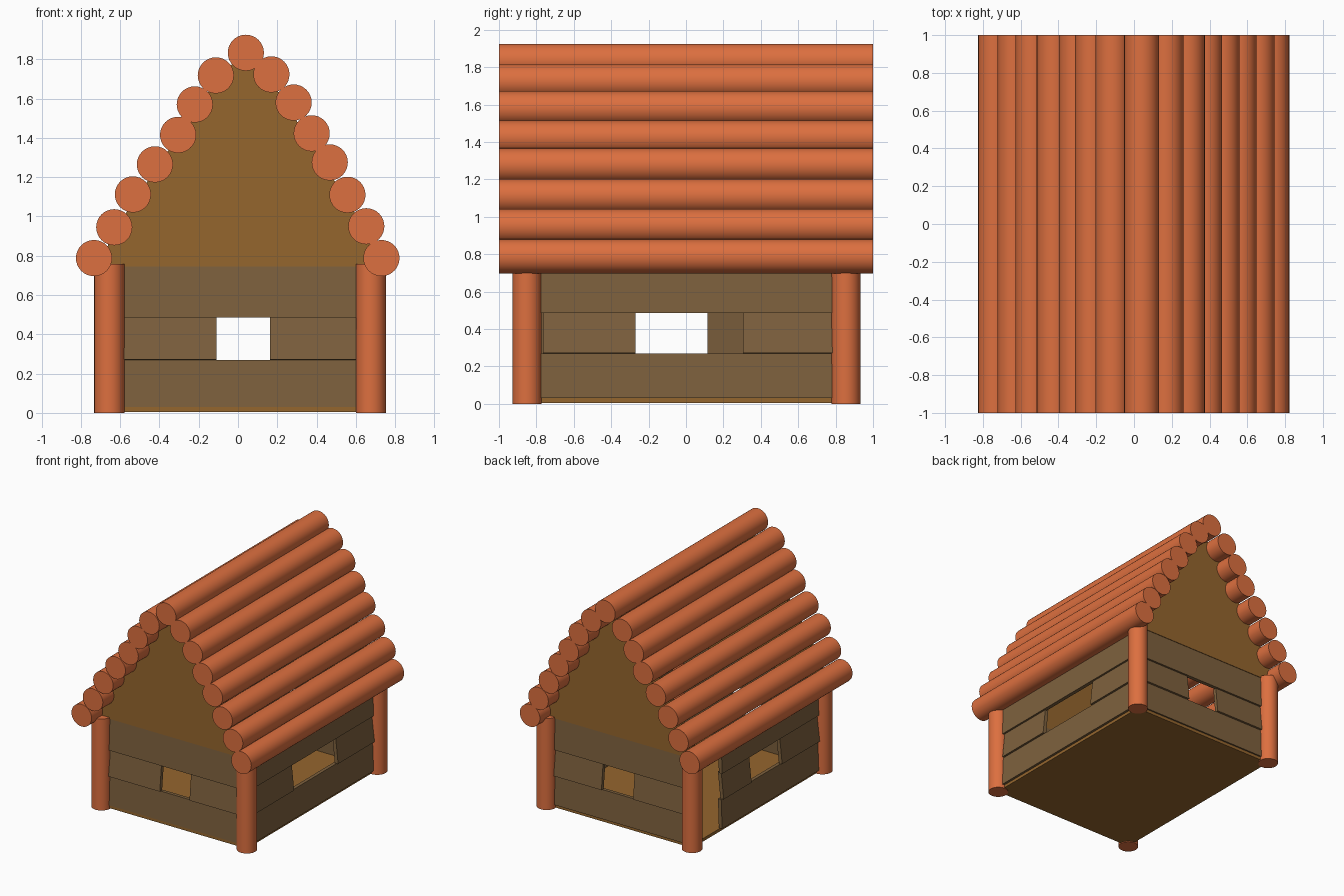
import bpy, bmesh, math
from mathutils import Vector

if "Cube" in bpy.data.objects:
    bpy.data.objects.remove(bpy.data.objects["Cube"])


def material(name, rgb):
    m = bpy.data.materials.new(name)
    m.diffuse_color = (*rgb, 1)
    m.use_nodes = True
    m.node_tree.nodes["Principled BSDF"].inputs["Base Color"].default_value = m.diffuse_color
    return m


LOG = material("log_orange", (0.72, 0.16, 0.05))
BOARD = material("board_brown", (0.21, 0.12, 0.048))
PANEL = material("panel_tan", (0.30, 0.133, 0.027))


def log(name, r, length, loc, rot=(0, 0, 0)):
    bpy.ops.mesh.primitive_cylinder_add(vertices=32, radius=r, depth=length,
                                        location=loc, rotation=rot)
    o = bpy.context.object
    o.name = name
    o.data.materials.append(LOG)
    bpy.ops.object.shade_smooth_by_angle(angle=math.radians(40))


def box(name, size, loc, mat, rot=(0, 0, 0)):
    bpy.ops.mesh.primitive_cube_add(size=1, location=loc, rotation=rot)
    o = bpy.context.object
    o.name = name
    o.scale = size
    o.data.materials.append(mat)


# Roof logs: ridge, then slightly uneven rows down each slope
ROOF = [(0.04, 1.833),
        (-0.113, 1.718), (-0.22, 1.57), (-0.305, 1.415), (-0.423, 1.265),
        (-0.535, 1.112), (-0.63, 0.945), (-0.733, 0.788),
        (0.17, 1.723), (0.283, 1.58), (0.375, 1.423), (0.467, 1.275),
        (0.557, 1.11), (0.653, 0.95), (0.73, 0.788)]
for i, (x, z) in enumerate(ROOF):
    log(f"roof_log_{i}", 0.092, 2.0, (x, 0, z), (math.pi / 2, 0, 0))

# Corner posts
XL, XR, YF, YB = -0.655, 0.677, -0.85, 0.855
for x in (XL, XR):
    for y in (YF, YB):
        log("corner_post", 0.077, 0.757, (x, y, 0.3785))

# Floor
box("floor", (XR - XL, YB - YF, 0.025), ((XL + XR) / 2, 0, 0.0175), PANEL)


# Gable panels: thin triangles under the roof
def gable(name, y):
    bm = bmesh.new()
    pts = [(-0.69, 0.745), (0.70, 0.745), (0.67, 0.9), (0.15, 1.72),
           (0.04, 1.84), (-0.10, 1.71), (-0.65, 0.9)]
    face = bm.faces.new([bm.verts.new((x, y - 0.015, z)) for x, z in pts])
    new = bmesh.ops.extrude_face_region(bm, geom=[face])["geom"]
    bmesh.ops.translate(bm, vec=Vector((0, 0.03, 0)),
                        verts=[v for v in new if isinstance(v, bmesh.types.BMVert)])
    bmesh.ops.recalc_face_normals(bm, faces=bm.faces)
    me = bpy.data.meshes.new(name)
    bm.to_mesh(me)
    bm.free()
    me.materials.append(PANEL)
    bpy.context.collection.objects.link(bpy.data.objects.new(name, me))


gable("front_gable", YF + 0.01)
gable("back_gable", YB - 0.01)


# Wall boards lean so that the lower edge of each sits outward
def board(name, axis, side, plane, a, b, z0, z1, lean):
    t, mid, zc, h = math.radians(lean), (a + b) / 2, (z0 + z1) / 2, z1 - z0
    if axis == "x":      # runs along x, faces +-y
        box(name, (b - a, 0.03, h), (mid, plane, zc), BOARD, (side * t, 0, 0))
    else:                # runs along y, faces +-x
        box(name, (0.03, b - a, h), (plane, mid, zc), BOARD, (0, -side * t, 0))


ROWS = {"bottom": (0.03, 0.27, 2), "middle": (0.27, 0.492, 6), "top": (0.485, 0.745, 2)}
END_X, END_Y = (XL, XR), (YF, YB)
WALLS = [  # name, axis, side, plane, full-row spans, middle-row spans
    ("front", "x", -1, YF + 0.01, [END_X], [(XL, -0.11), (0.162, XR)]),
    ("back", "x", 1, YB - 0.01, [END_X], [(XL, -0.125), (0.165, XR)]),
    ("right", "y", 1, XR, [END_Y], [(-0.765, -0.27), (0.305, 0.79)]),
    # the left wall stops short of the back post to leave a doorway
    ("left", "y", -1, XL, [(YF, 0.49)], [(-0.79, -0.285), (0.115, 0.48)]),
]
for name, axis, side, plane, full, split in WALLS:
    for row, (z0, z1, lean) in ROWS.items():
        for a, b in (split if row == "middle" else full):
            board(f"{name}_{row}_board", axis, side, plane, a, b, z0, z1, lean)
